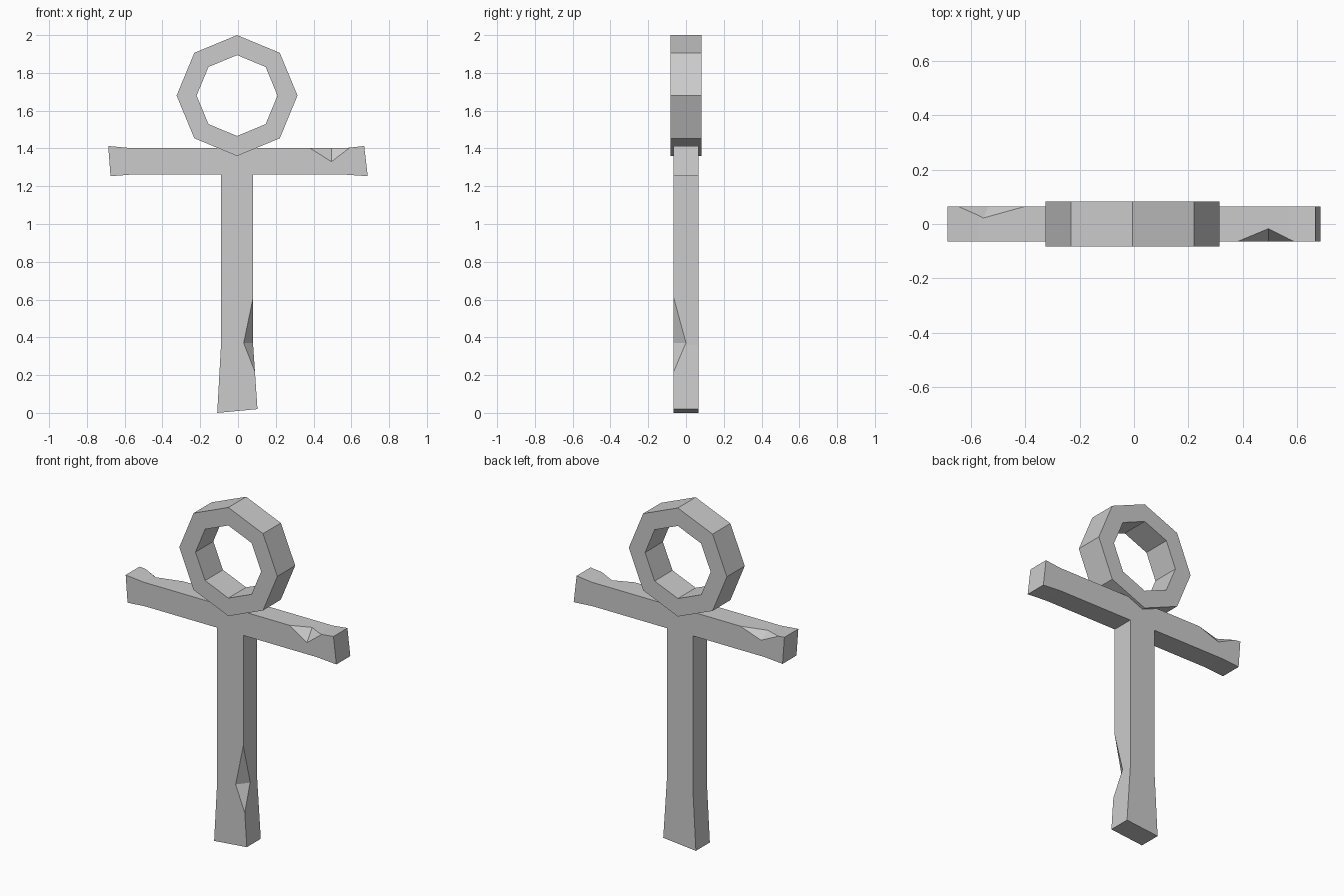
import bpy, bmesh, math
from mathutils import Vector

if "Cube" in bpy.data.objects:
    bpy.data.objects.remove(bpy.data.objects["Cube"])


def make_object(name, bm):
    bmesh.ops.recalc_face_normals(bm, faces=bm.faces[:])
    mesh = bpy.data.meshes.new(name)
    bm.to_mesh(mesh)
    bm.free()
    obj = bpy.data.objects.new(name, mesh)
    bpy.context.collection.objects.link(obj)
    return obj


def extrude_profile(name, points, half_depth):
    bm = bmesh.new()
    face = bm.faces.new([bm.verts.new((x, -half_depth, z)) for x, z in points])
    out = bmesh.ops.extrude_face_region(bm, geom=[face])
    verts = [g for g in out["geom"] if isinstance(g, bmesh.types.BMVert)]
    bmesh.ops.translate(bm, verts=verts, vec=(0, 2 * half_depth, 0))
    # extrude may keep or drop the start face
    if not any(all(v.co.y < 0 for v in f.verts) for f in bm.faces):
        bm.faces.new([v for v in bm.verts if v.co.y < 0])
    return make_object(name, bm)


def octagonal_ring(name, cx, cz, outer, inner, half_depth, sides=8):
    bm = bmesh.new()
    section = [(outer, -half_depth), (outer, half_depth),
               (inner, half_depth), (inner, -half_depth)]
    loops = []
    for i in range(sides):
        a = 2 * math.pi * i / sides
        loops.append([bm.verts.new((cx + r * math.cos(a), y, cz + r * math.sin(a)))
                      for r, y in section])
    for i in range(sides):
        a, b = loops[i], loops[(i + 1) % sides]
        for j in range(4):
            k = (j + 1) % 4
            bm.faces.new((a[j], a[k], b[k], b[j]))
    return make_object(name, bm)


def chip_edge(obj, e1, e2, d, t):
    """Cut a V notch from edge points e1-e2 with its valley running d-t."""
    e1, e2, d, t = map(Vector, (e1, e2, d, t))
    mid = (d + t) / 2
    pts = [d + (d - t) * 0.6, t + (t - d) * 0.6,
           e1 + (e1 - mid) * 1.0, e2 + (e2 - mid) * 1.0]
    bm = bmesh.new()
    v = [bm.verts.new(p) for p in pts]
    for a, b, c in ((0, 1, 2), (0, 1, 3), (0, 2, 3), (1, 2, 3)):
        bm.faces.new((v[a], v[b], v[c]))
    cutter = make_object("chip_cutter", bm)
    cutter.hide_render = True
    mod = obj.modifiers.new("chip", "BOOLEAN")
    mod.operation = "DIFFERENCE"
    mod.solver = "EXACT"
    mod.object = cutter
    bpy.context.view_layer.objects.active = obj
    bpy.ops.object.modifier_apply(modifier=mod.name)
    bpy.data.objects.remove(cutter)


# Post and crossbar with flared ends
D = 0.065
cross = extrude_profile("post_and_crossbar", [
    (-0.11, 0.0), (0.103, 0.02), (0.08, 0.36), (0.08, 1.262),
    (0.56, 1.262), (0.687, 1.253), (0.668, 1.413), (0.57, 1.402),
    (-0.57, 1.402), (-0.687, 1.413), (-0.675, 1.253), (-0.56, 1.262),
    (-0.09, 1.262), (-0.09, 0.36)], D)

# Chips: crossbar front, crossbar back, post front corner
chip_edge(cross, (0.38, -D, 1.402), (0.59, -D, 1.403),
          (0.495, -D, 1.33), (0.495, -0.017, 1.402))
chip_edge(cross, (-0.40, D, 1.402), (-0.645, D, 1.408),
          (-0.535, D, 1.355), (-0.555, 0.022, 1.402))
chip_edge(cross, (0.08, -D, 0.61), (0.089, -D, 0.22),
          (0.03, -D, 0.37), (0.08, 0.0, 0.37))

# Loop on top
octagonal_ring("top_loop", -0.005, 1.68, 0.32, 0.214, 0.083)
